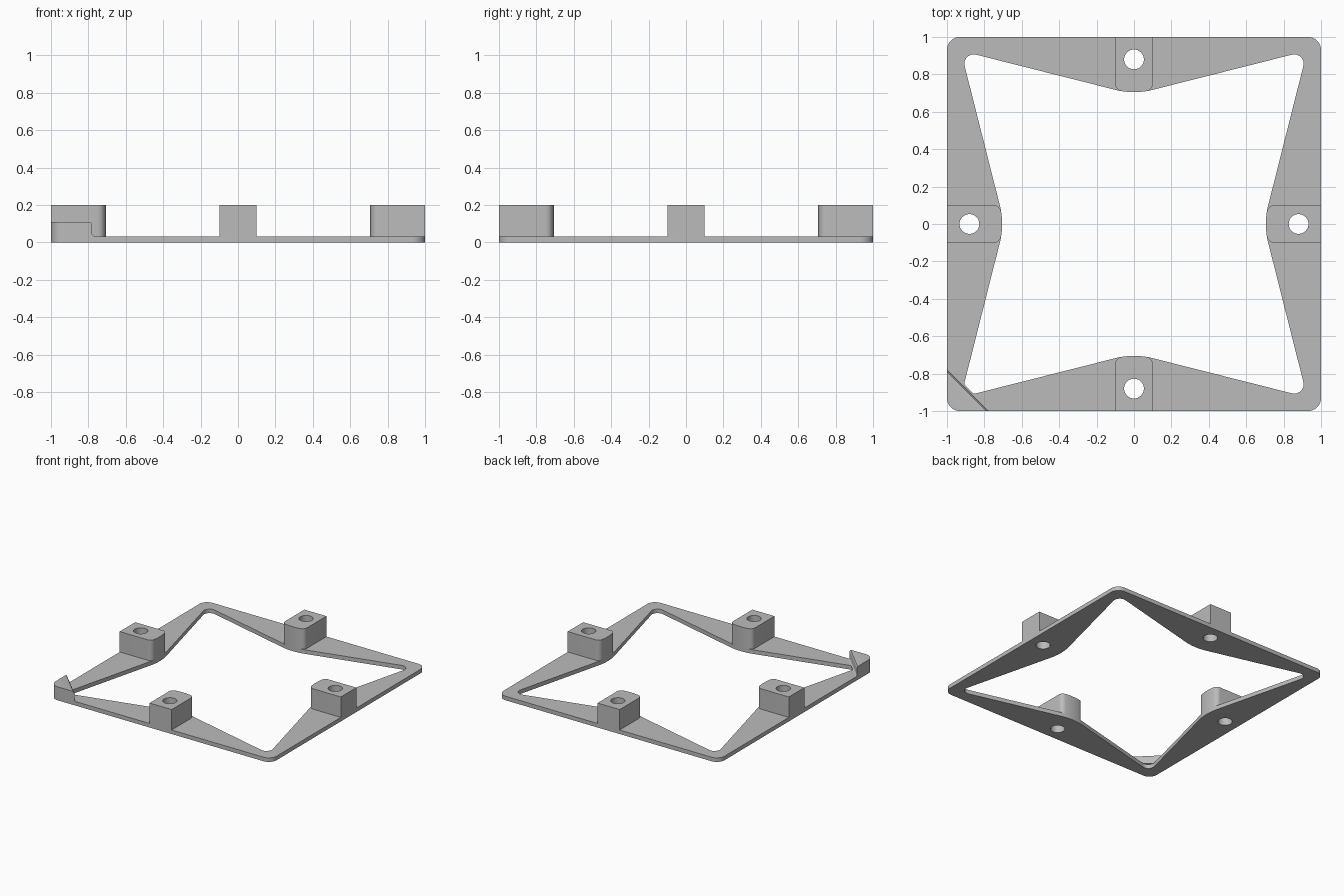
import bpy, bmesh, math
from math import sin, cos, pi, radians

if "Cube" in bpy.data.objects:
    bpy.data.objects.remove(bpy.data.objects["Cube"])

FRAME_H, PAD_H = 0.033, 0.2
HOLE_R, HOLE_Y = 0.053, 0.88
SLOPE = radians(14.2)          # slant of the inner edges

grey = bpy.data.materials.new("grey plastic")
grey.diffuse_color = (0.5, 0.5, 0.5, 1)
grey.use_nodes = True
grey.node_tree.nodes["Principled BSDF"].inputs["Base Color"].default_value = grey.diffuse_color


def arc(cx, cy, r, a0, a1, n):
    return [(cx + r * cos(radians(a0 + (a1 - a0) * i / n)),
             cy + r * sin(radians(a0 + (a1 - a0) * i / n))) for i in range(n + 1)]


def turn(pts, quarter):
    c, s = round(cos(quarter * pi / 2)), round(sin(quarter * pi / 2))
    return [(x * c - y * s, x * s + y * c) for x, y in pts]


def finish(obj):
    obj.data.materials.clear()
    obj.data.materials.append(grey)
    bpy.ops.object.select_all(action='DESELECT')
    obj.select_set(True)
    bpy.context.view_layer.objects.active = obj
    bpy.ops.object.shade_smooth_by_angle(angle=radians(30))


def plate(name, loops, z0, z1, open_bottom=False):
    """Extrude a flat outline with holes from z0 to z1."""
    cu = bpy.data.curves.new(name, 'CURVE')
    cu.dimensions, cu.fill_mode = '2D', 'BOTH'
    cu.extrude = (z1 - z0) / 2
    for pts in loops:
        sp = cu.splines.new('POLY')
        sp.points.add(len(pts) - 1)
        for p, (x, y) in zip(sp.points, pts):
            p.co = (x, y, 0, 1)
        sp.use_cyclic_u = True
    tmp = bpy.data.objects.new(name + "_outline", cu)
    bpy.context.collection.objects.link(tmp)
    dg = bpy.context.evaluated_depsgraph_get()
    me = bpy.data.meshes.new_from_object(tmp.evaluated_get(dg))
    bpy.data.objects.remove(tmp)
    bm = bmesh.new()
    bm.from_mesh(me)
    bmesh.ops.remove_doubles(bm, verts=bm.verts, dist=1e-5)
    bmesh.ops.translate(bm, verts=bm.verts, vec=(0, 0, (z0 + z1) / 2))
    bmesh.ops.recalc_face_normals(bm, faces=bm.faces)
    if open_bottom:
        low = [f for f in bm.faces if all(v.co.z < z0 + 1e-4 for v in f.verts)]
        bmesh.ops.delete(bm, geom=low, context='FACES')
    bm.to_mesh(me)
    bm.free()
    obj = bpy.data.objects.new(name, me)
    bpy.context.collection.objects.link(obj)
    finish(obj)


# Frame: rounded square with a four-pointed opening and screw holes
outer, inner, holes = [], [], []
bulge_r = 0.1 / sin(SLOPE)
deg = math.degrees(SLOPE)
for q in range(4):
    outer += turn(arc(0.93, 0.93, 0.07, 0, 90, 10), q)
    inner += turn(arc(0.857, 0.857, 0.05, -deg, 90 + deg, 14), q)
    inner += turn(arc(0, 0.705 + bulge_r, bulge_r, 270 + deg, 270 - deg, 10), q)
    holes.append(turn(arc(0, HOLE_Y, HOLE_R, 0, 348.75, 31), q))
plate("frame", [outer, inner] + holes, 0, FRAME_H)

# Screw pads: blocks with rounded inner corners that follow the bulge
pad = [(0.1, 1), (-0.1, 1)]
pad += arc(-0.06, 0.75, 0.04, 180, 262, 8)
pad += [(x, 0.705 + x * x / (2 * bulge_r)) for x in (-0.04, -0.02, 0, 0.02, 0.04)]
pad += arc(0.06, 0.75, 0.04, 278, 360, 8)
for q, side in enumerate(("back", "left", "front", "right")):
    plate(side + "_screw_pad", [turn(pad, q), holes[q]], FRAME_H, PAD_H, True)

# Corner block: triangular key with soft top edge and filleted foot
layers = [(0.235, FRAME_H), (0.226, 0.036), (0.221, 0.041), (0.22, 0.048),
          (0.22, 0.092), (0.217, 0.102), (0.21, 0.108), (0.2, 0.11)]
bm = bmesh.new()
rings = []
for t, z in layers:
    pts = [(-1, -1 + t)] + arc(-0.93, -0.93, 0.07, 180, 270, 10) + [(-1 + t, -1)]
    rings.append([bm.verts.new((x, y, z)) for x, y in pts])
for a, b in zip(rings, rings[1:]):
    for i in range(len(a)):
        j = (i + 1) % len(a)
        bm.faces.new((a[i], a[j], b[j], b[i]))
bm.faces.new(rings[-1])
bm.faces.new(rings[0][::-1])
bmesh.ops.recalc_face_normals(bm, faces=bm.faces)
me = bpy.data.meshes.new("corner_block")
bm.to_mesh(me)
bm.free()
block = bpy.data.objects.new("corner_block", me)
bpy.context.collection.objects.link(block)
finish(block)
